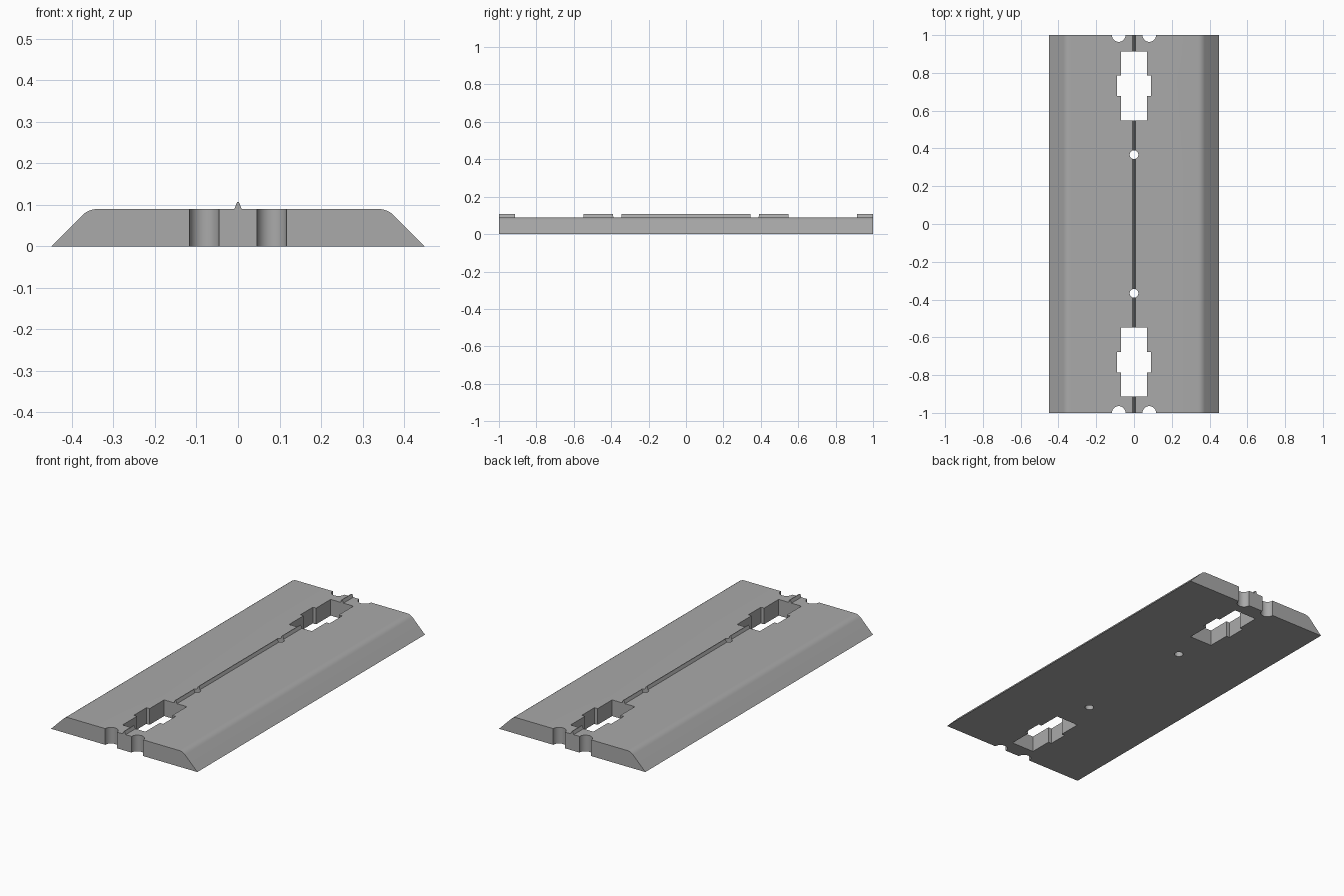
import bpy, bmesh, math

if "Cube" in bpy.data.objects:
    bpy.data.objects.remove(bpy.data.objects["Cube"])

grey = bpy.data.materials.new("mid grey")
grey.diffuse_color = (0.4, 0.4, 0.4, 1)
grey.use_nodes = True
grey.node_tree.nodes["Principled BSDF"].inputs["Base Color"].default_value = grey.diffuse_color


def prism(name, points, to_3d, depth):
    """Extrude a closed 2D outline along the vector depth."""
    bm = bmesh.new()
    face = bm.faces.new([bm.verts.new(to_3d(a, b)) for a, b in points])
    ext = bmesh.ops.extrude_face_region(bm, geom=[face])
    bmesh.ops.translate(bm, vec=depth,
                        verts=[v for v in ext["geom"] if isinstance(v, bmesh.types.BMVert)])
    bmesh.ops.recalc_face_normals(bm, faces=bm.faces)
    mesh = bpy.data.meshes.new(name)
    bm.to_mesh(mesh)
    bm.free()
    obj = bpy.data.objects.new(name, mesh)
    bpy.context.collection.objects.link(obj)
    mesh.materials.append(grey)
    return obj


def circle(x, y, r, n=32):
    return [(x + r * math.cos(2 * math.pi * (i + 0.5) / n),
             y + r * math.sin(2 * math.pi * (i + 0.5) / n)) for i in range(n)]


# Plate cross-section: 45 degree sides, rounded shoulders, small centre ridge
H, R = 0.09, 0.05
cx = 0.36 - R * math.tan(math.pi / 8)
half = [(0.45, 0.0)]
for i in range(7):
    a = math.radians(45 + 45 * i / 6)
    half.append((cx + R * math.cos(a), H - R + R * math.sin(a)))
half += [(0.009, H), (0.002, 0.107)]
profile = half + [(-x, z) for x, z in reversed(half)]
plate = prism("plate", profile, lambda x, z: (x, -1, z), (0, 2, 0))

# Through cuts: stepped slots, pin holes and end notches, at both ends
outlines = []
for s in (-1, 1):
    quarter = [(0.07, 0.1825), (0.07, 0.055), (0.09, 0.055)]
    right = quarter + [(x, -y) for x, y in reversed(quarter)]
    slot = right + [(-x, -y) for x, y in right]
    outlines.append(("slot_cutter", [(x, y + s * 0.7315) for x, y in slot]))
    outlines.append(("pin_hole_cutter", circle(0, s * 0.367, 0.023)))
    for x in (-0.081, 0.081):
        outlines.append(("notch_cutter", circle(x, s, 0.036)))

for name, pts in outlines:
    cutter = prism(name, pts, lambda x, y: (x, y, -0.1), (0, 0, 0.4))
    cutter.hide_render = True
    cutter.hide_viewport = True
    cutter.display_type = "WIRE"
    mod = plate.modifiers.new(name, "BOOLEAN")
    mod.operation = "DIFFERENCE"
    mod.solver = "EXACT"
    mod.object = cutter

# Bake the cuts, remove the cutters, then smooth the curved walls
bpy.context.view_layer.objects.active = plate
plate.select_set(True)
for mod in list(plate.modifiers):
    cutter = mod.object
    bpy.ops.object.modifier_apply(modifier=mod.name)
    bpy.data.objects.remove(cutter)
bpy.ops.object.shade_smooth_by_angle(angle=math.radians(30))
